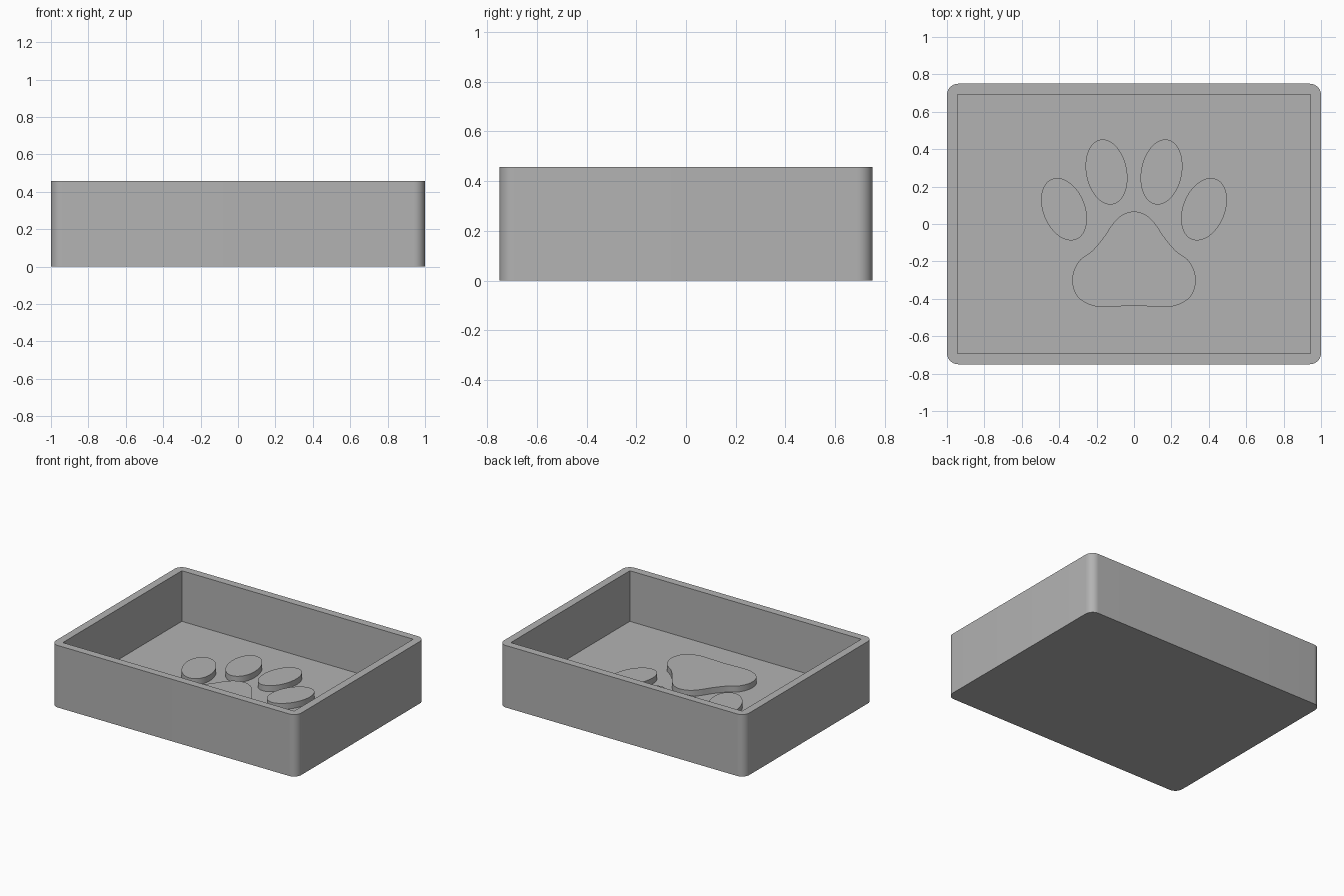
import bpy
import bmesh
from math import sin, cos, radians, pi
from mathutils import Vector

cube = bpy.data.objects.get("Cube")
if cube:
    bpy.data.objects.remove(cube, do_unlink=True)

HEIGHT = 0.457
FLOOR = 0.084
PAW_TOP = 0.128

grey = bpy.data.materials.new("plain grey")
grey.use_nodes = True
colour = (0.45, 0.45, 0.45, 1)
grey.diffuse_color = colour
grey.node_tree.nodes["Principled BSDF"].inputs["Base Color"].default_value = colour


def finish(bm, name):
    bmesh.ops.recalc_face_normals(bm, faces=bm.faces[:])
    mesh = bpy.data.meshes.new(name)
    bm.to_mesh(mesh)
    bm.free()
    mesh.materials.append(grey)
    obj = bpy.data.objects.new(name, mesh)
    bpy.context.collection.objects.link(obj)
    bpy.ops.object.select_all(action='DESELECT')
    obj.select_set(True)
    bpy.context.view_layer.objects.active = obj
    bpy.ops.object.shade_smooth_by_angle(angle=radians(30))
    return obj


def raised_shape(name, outline, bottom, top):
    """Extrude a closed flat outline between two heights."""
    bm = bmesh.new()
    face = bm.faces.new([bm.verts.new((x, y, bottom)) for x, y in outline])
    new = bmesh.ops.extrude_face_region(bm, geom=[face])["geom"]
    verts = [v for v in new if isinstance(v, bmesh.types.BMVert)]
    bmesh.ops.translate(bm, verts=verts, vec=(0, 0, top - bottom))
    return finish(bm, name)


def smooth_loop(points, steps=8):
    """Closed Catmull-Rom curve through the points."""
    pts = [Vector(p) for p in points]
    n = len(pts)
    loop = []
    for i in range(n):
        a, b, c, d = (pts[(i + k) % n] for k in (-1, 0, 1, 2))
        for s in range(steps):
            t = s / steps
            loop.append((2 * b + (c - a) * t + (2 * a - 5 * b + 4 * c - d) * t**2
                         + (3 * b - a - 3 * c + d) * t**3) / 2)
    return loop


# Tray: rounded outside corners, square inside corners
def box(bm, half_x, half_y, low, high):
    verts = bmesh.ops.create_cube(bm, size=1)["verts"]
    bmesh.ops.scale(bm, verts=verts, vec=(2 * half_x, 2 * half_y, high - low))
    bmesh.ops.translate(bm, verts=verts, vec=(0, 0, (low + high) / 2))


bm = bmesh.new()
box(bm, 1, 0.75, 0, HEIGHT)
uprights = [e for e in bm.edges if abs(e.verts[0].co.z - e.verts[1].co.z) > 0.1]
bmesh.ops.bevel(bm, geom=uprights, offset=0.06, segments=10, profile=0.5, affect='EDGES')
tray = finish(bm, "tray")

bm = bmesh.new()
box(bm, 0.943, 0.693, FLOOR, HEIGHT + 0.2)
cutter = finish(bm, "tray_hollow_cutter")
cutter.hide_render = True
hollow = tray.modifiers.new("hollow", 'BOOLEAN')
hollow.operation = 'DIFFERENCE'
hollow.solver = 'EXACT'
hollow.object = cutter
bpy.context.view_layer.objects.active = tray
bpy.ops.object.modifier_apply(modifier=hollow.name)
bpy.data.objects.remove(cutter, do_unlink=True)

# Main paw pad: half outline, mirrored
half = [(0.06, 0.05), (0.11, 0.005), (0.165, -0.075), (0.225, -0.145),
        (0.295, -0.2), (0.33, -0.29), (0.305, -0.385), (0.22, -0.437), (0.11, -0.441)]
outline = [(0, 0.067)] + half + [(0, -0.437)] + [(-x, y) for x, y in reversed(half)]
raised_shape("paw_pad", smooth_loop(outline), FLOOR - 0.01, PAW_TOP)

# Toes: tilted ellipses on both sides
for label, x, y, long, short, tilt in (("inner", 0.147, 0.278, 0.176, 0.109, 11),
                                       ("outer", 0.374, 0.079, 0.174, 0.112, 22)):
    for side, sign in (("left", 1), ("right", -1)):
        c, s = cos(radians(tilt)), sin(radians(tilt))
        ellipse = []
        for i in range(64):
            u, v = short * cos(i * pi / 32), long * sin(i * pi / 32)
            ellipse.append((sign * (x + u * c + v * s), y - u * s + v * c))
        raised_shape(f"{label}_toe_{side}", ellipse, FLOOR - 0.01, PAW_TOP)
